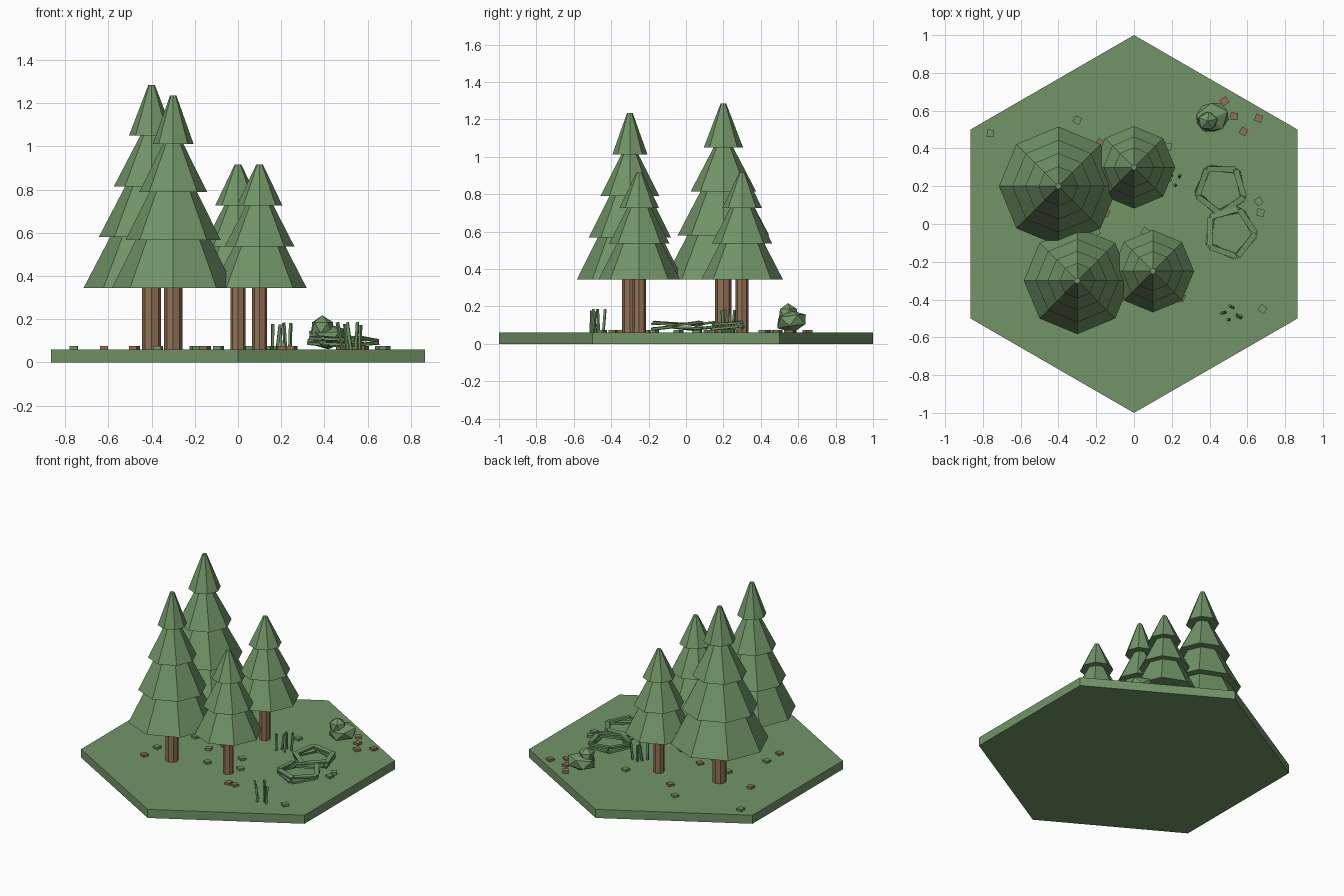
import bpy, math, random
from mathutils import Vector, Euler

random.seed(4)
if "Cube" in bpy.data.objects:
    bpy.data.objects.remove(bpy.data.objects["Cube"], do_unlink=True)


def material(name, rgb):
    m = bpy.data.materials.new(name)
    m.use_nodes = True
    m.diffuse_color = (*rgb, 1)
    m.node_tree.nodes["Principled BSDF"].inputs["Base Color"].default_value = (*rgb, 1)
    return m


GREEN = material("leaf green", (0.165, 0.300, 0.135))
BROWN = material("bark brown", (0.290, 0.165, 0.090))
GROUND = 0.06


def finish(name, mat):
    ob = bpy.context.object
    ob.name = name
    ob.data.materials.append(mat)
    return ob


def frustum(name, mat, sides, r1, r2, z1, z2, x=0, y=0, turn=0.0):
    bpy.ops.mesh.primitive_cone_add(vertices=sides, radius1=r1, radius2=r2, depth=z2 - z1,
                                    location=(x, y, (z1 + z2) / 2), rotation=(0, 0, turn))
    return finish(name, mat)


def box(name, mat, size, loc, rot=(0, 0, 0)):
    bpy.ops.mesh.primitive_cube_add(size=1, location=loc, rotation=rot)
    bpy.context.object.scale = size
    return finish(name, mat)


def blob(name, radii, loc, rot):
    bpy.ops.mesh.primitive_ico_sphere_add(subdivisions=1, radius=1, location=loc, rotation=rot)
    bpy.context.object.scale = radii
    return finish(name, GREEN)


def tree(name, x, y, top, tiers, radius, step, trunk):
    base = 0.345
    frustum(name + "_trunk", BROWN, 8, trunk, trunk, GROUND, base + 0.02, x, y)
    height = (top - base) / tiers
    for i in range(tiers):
        r = radius - step * i
        z = base + height * i
        tip = 0.015 if i == tiers - 1 else r - step * 1.75
        frustum(f"{name}_foliage_{i + 1}", GREEN, 8, r, tip, z, z + height, x, y)


# Hexagonal ground slab with a corner at the front
frustum("ground", GREEN, 6, 1, 1, 0, GROUND)

# Tiered fir trees
tree("back_tall_tree", -0.4, 0.2, 1.285, 4, 0.315, 0.07, 0.044)
tree("front_tall_tree", -0.3, -0.3, 1.235, 4, 0.283, 0.063, 0.042)
tree("back_small_tree", 0.0, 0.3, 0.917, 3, 0.218, 0.056, 0.035)
tree("front_small_tree", 0.1, -0.25, 0.917, 3, 0.218, 0.056, 0.035)

# Bush made of two faceted blobs
blob("bush_body", (0.1, 0.088, 0.06), (0.415, 0.565, 0.12), (0.1, -0.1, 0.4))
blob("bush_top", (0.058, 0.055, 0.058), (0.39, 0.545, 0.16), (0, 0, 0.2))

# Flat sticks stacked into two five-sided rings
for ring, (cx, cy, radius, turn) in enumerate([(0.46, 0.185, 0.105, 0.2),
                                               (0.51, -0.045, 0.108, 0.5)]):
    for layer in range(2):
        for i in range(5):
            a = turn + math.tau * i / 5 + layer * 0.1
            loc = (cx + radius * math.cos(a), cy + radius * math.sin(a), 0.085 + 0.024 * layer)
            box(f"ring_{ring + 1}_stick_{layer * 5 + i + 1}", GREEN, (0.15, 0.03, 0.013), loc,
                (random.uniform(-0.15, 0.15), random.uniform(-0.13, 0.13), a + math.pi / 2))

# Tufts of thin upright grass blades
for tuft, (cx, cy) in enumerate([(0.2, 0.22), (0.525, -0.475)]):
    for i in range(5):
        rot = Euler((random.uniform(-0.1, 0.1), random.uniform(-0.2, 0.2), random.uniform(0, 3)))
        length = random.uniform(0.11, 0.14)
        foot = Vector((cx - 0.04 + 0.02 * i, cy + random.uniform(-0.035, 0.035), GROUND - 0.005))
        up = rot.to_matrix() @ Vector((0, 0, length / 2))
        box(f"grass_{tuft + 1}_blade_{i + 1}", GREEN, (0.012, 0.012, length), foot + up, rot)

# Small square chips scattered on the ground
GREEN_CHIPS = [(-0.76, 0.48), (-0.3, 0.55), (0.18, 0.41), (0.66, 0.12), (0.67, 0.06),
               (0.68, -0.45), (0.06, -0.04), (-0.09, -0.21), (-0.2, -0.04), (-0.48, -0.21),
               (-0.37, 0.06), (0.14, -0.17)]
BROWN_CHIPS = [(0.48, 0.65), (0.53, 0.57), (0.66, 0.56), (0.58, 0.49), (-0.18, 0.43),
               (0.25, -0.39), (0.2, -0.39), (-0.48, -0.35), (-0.15, 0.06), (-0.62, 0.17)]
for kind, mat, spots in (("green", GREEN, GREEN_CHIPS), ("brown", BROWN, BROWN_CHIPS)):
    for i, (x, y) in enumerate(spots):
        box(f"{kind}_chip_{i + 1}", mat, (0.038, 0.038, 0.016), (x, y, GROUND + 0.007),
            (0, 0, random.uniform(-0.6, 0.6)))
